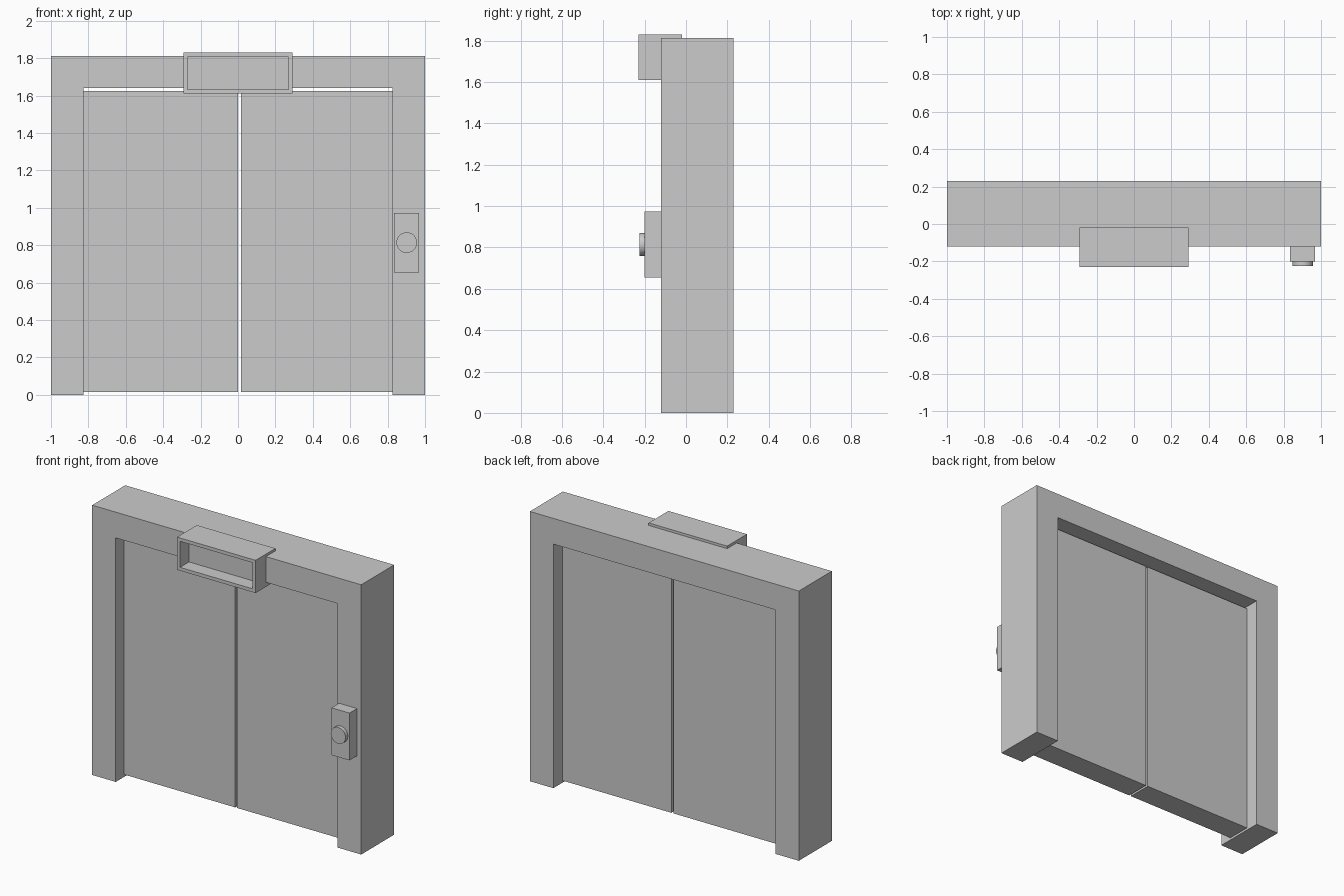
import bpy, bmesh
from math import pi

if "Cube" in bpy.data.objects:
    bpy.data.objects.remove(bpy.data.objects["Cube"])


def box(name, x, y, z):
    """Box from (min, max) ranges."""
    bpy.ops.mesh.primitive_cube_add(size=1, location=[sum(r) / 2 for r in (x, y, z)])
    ob = bpy.context.object
    ob.name = name
    ob.scale = [r[1] - r[0] for r in (x, y, z)]
    bpy.ops.object.transform_apply(location=False, rotation=False, scale=True)
    return ob


def extrude_profile(name, points, y0, y1):
    """Flat XZ outline extruded along y."""
    bm = bmesh.new()
    face = bm.faces.new([bm.verts.new((x, y0, z)) for x, z in points])
    ext = bmesh.ops.extrude_face_region(bm, geom=[face], use_keep_orig=True)
    verts = [g for g in ext["geom"] if isinstance(g, bmesh.types.BMVert)]
    bmesh.ops.translate(bm, verts=verts, vec=(0, y1 - y0, 0))
    bmesh.ops.recalc_face_normals(bm, faces=bm.faces[:])
    mesh = bpy.data.meshes.new(name)
    bm.to_mesh(mesh)
    bm.free()
    ob = bpy.data.objects.new(name, mesh)
    bpy.context.collection.objects.link(ob)
    return ob


# Door frame: two jambs and a header in one outline
half = [(1, 0), (1, 1.813), (-1, 1.813), (-1, 0)]
inner = [(-0.825, 0), (-0.825, 1.64), (0.825, 1.64), (0.825, 0)]
extrude_profile("door_frame", half + inner, -0.12, 0.23)

# Two sliding door leaves with a narrow gap between them
for name, x in (("left_door", (-0.825, 0.0)), ("right_door", (0.015, 0.825))):
    box(name, x, (-0.03, 0.135), (0.015, 1.625))

# Indicator box over the doors, front face inset and pushed back
indicator = box("floor_indicator", (-0.292, 0.292), (-0.23, -0.02), (1.61, 1.83))
bm = bmesh.new()
bm.from_mesh(indicator.data)
bm.normal_update()
front = [f for f in bm.faces if f.normal.y < -0.9]
bmesh.ops.inset_region(bm, faces=front, thickness=0.032)
ext = bmesh.ops.extrude_discrete_faces(bm, faces=front)
bmesh.ops.translate(bm, verts=ext["faces"][0].verts[:], vec=(0, 0.095, 0))
bm.to_mesh(indicator.data)
bm.free()

# Call panel and round button on the right jamb
box("call_panel", (0.835, 0.969), (-0.20, -0.12), (0.655, 0.973))
bpy.ops.mesh.primitive_cylinder_add(vertices=32, radius=0.055, depth=0.05,
                                    location=(0.902, -0.20, 0.814), rotation=(pi / 2, 0, 0))
bpy.context.object.name = "call_button"
bpy.ops.object.shade_smooth_by_angle()
